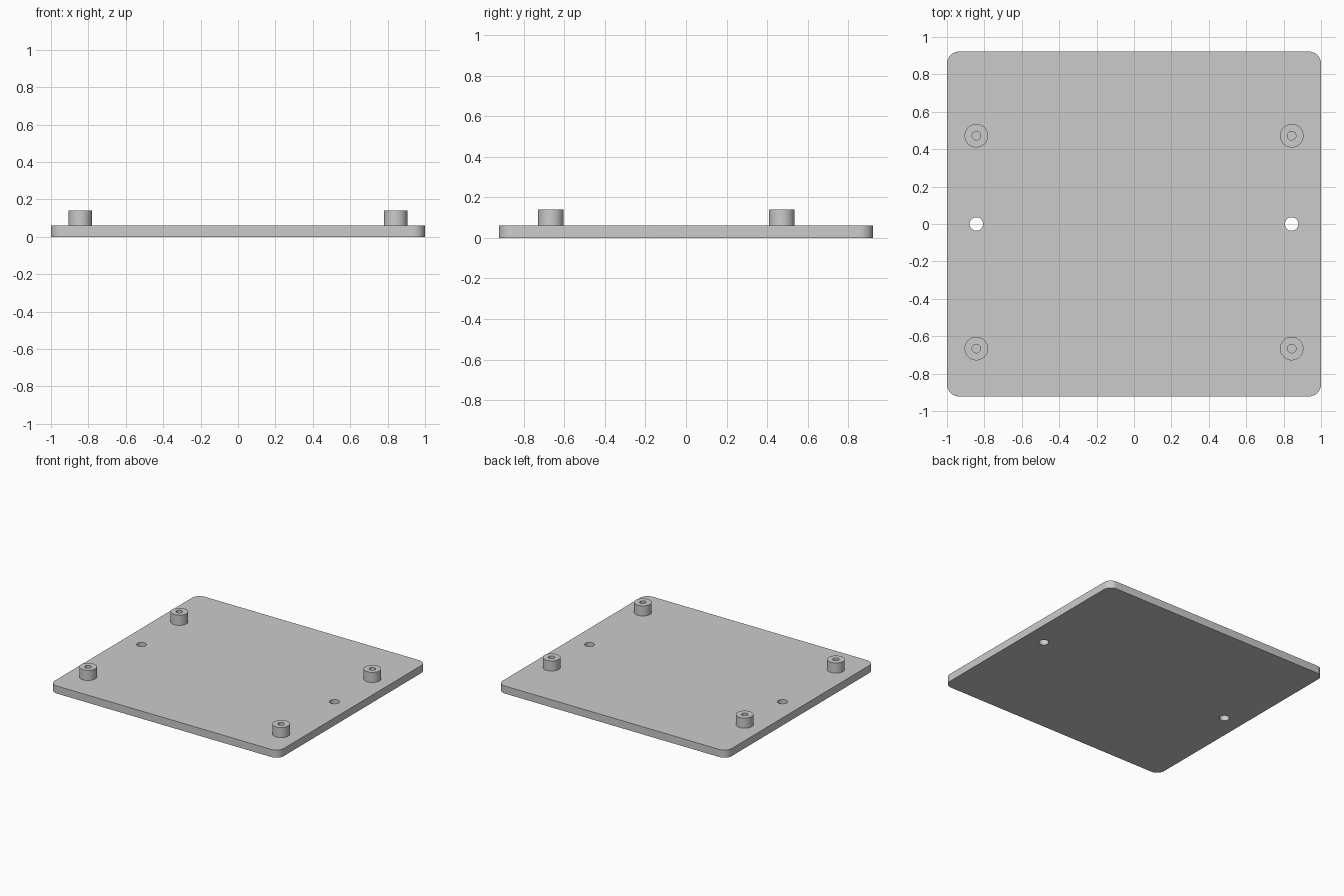
import bpy, bmesh, math

cube = bpy.data.objects.get("Cube")
if cube:
    bpy.data.objects.remove(cube, do_unlink=True)

PLATE_X, PLATE_Y, PLATE_TOP = 1.0, 0.922, 0.06
CORNER_R = 0.065
POST_X, POST_R, POST_BORE, POST_TOP = 0.843, 0.063, 0.023, 0.14
HOLE_R = 0.036
SEGMENTS = 48

# Single plain grey material
grey = bpy.data.materials.new("plain grey")
grey.use_nodes = True
colour = (0.6, 0.6, 0.6, 1)
grey.diffuse_color = colour
grey.node_tree.nodes["Principled BSDF"].inputs["Base Color"].default_value = colour


def make_object(name, bm):
    bmesh.ops.recalc_face_normals(bm, faces=bm.faces)
    mesh = bpy.data.meshes.new(name)
    bm.to_mesh(mesh)
    bm.free()
    mesh.materials.append(grey)
    obj = bpy.data.objects.new(name, mesh)
    bpy.context.collection.objects.link(obj)
    return obj


def activate(obj):
    bpy.ops.object.select_all(action="DESELECT")
    obj.select_set(True)
    bpy.context.view_layer.objects.active = obj


def smooth(obj):
    activate(obj)
    bpy.ops.object.shade_smooth_by_angle(angle=math.radians(30))


def prism(name, outline, z0, z1):
    """Extrude a flat outline upwards."""
    bm = bmesh.new()
    face = bm.faces.new([bm.verts.new((x, y, z0)) for x, y in outline])
    top = bmesh.ops.extrude_face_region(bm, geom=[face])["geom"]
    bmesh.ops.translate(bm, vec=(0, 0, z1 - z0),
                        verts=[v for v in top if isinstance(v, bmesh.types.BMVert)])
    return make_object(name, bm)


def arc(cx, cy, r, start, sweep, steps):
    return [(cx + r * math.cos(start + sweep * i / steps),
             cy + r * math.sin(start + sweep * i / steps)) for i in range(steps + 1)]


# Base plate with rounded corners
outline = []
for i, (sx, sy) in enumerate([(1, 1), (-1, 1), (-1, -1), (1, -1)]):
    outline += arc(sx * (PLATE_X - CORNER_R), sy * (PLATE_Y - CORNER_R),
                   CORNER_R, i * math.pi / 2, math.pi / 2, 12)
plate = prism("base_plate", outline, 0, PLATE_TOP)

# Screw holes through the plate
for side in (-1, 1):
    ring = arc(side * POST_X, 0, HOLE_R, 0, 2 * math.pi, SEGMENTS)[:-1]
    cutter = prism("hole_cutter", ring, -0.1, 0.2)
    cutter.hide_render = True
    cut = plate.modifiers.new("screw hole", "BOOLEAN")
    cut.operation, cut.solver, cut.object = "DIFFERENCE", "EXACT", cutter
    activate(plate)
    bpy.ops.object.modifier_apply(modifier=cut.name)
    bpy.data.objects.remove(cutter, do_unlink=True)
smooth(plate)


def standoff(name, x, y):
    """Hollow post turned from its wall section, seated on the plate."""
    bm = bmesh.new()
    section = [(POST_R, PLATE_TOP), (POST_R, POST_TOP),
               (POST_BORE, POST_TOP), (POST_BORE, PLATE_TOP)]
    verts = [bm.verts.new((r, 0, z)) for r, z in section]
    edges = [bm.edges.new(pair) for pair in zip(verts, verts[1:])]
    bmesh.ops.spin(bm, geom=verts + edges, axis=(0, 0, 1), cent=(0, 0, 0),
                   angle=2 * math.pi, steps=SEGMENTS, use_duplicate=False)
    bmesh.ops.remove_doubles(bm, verts=bm.verts, dist=0.0001)
    obj = make_object(name, bm)
    obj.location = (x, y, 0)
    smooth(obj)


# Four standoffs, set towards the front
for row, y in (("front", -0.666), ("back", 0.472)):
    for side, sx in (("left", 1), ("right", -1)):
        standoff(f"{row}_{side}_standoff", sx * POST_X, y)
